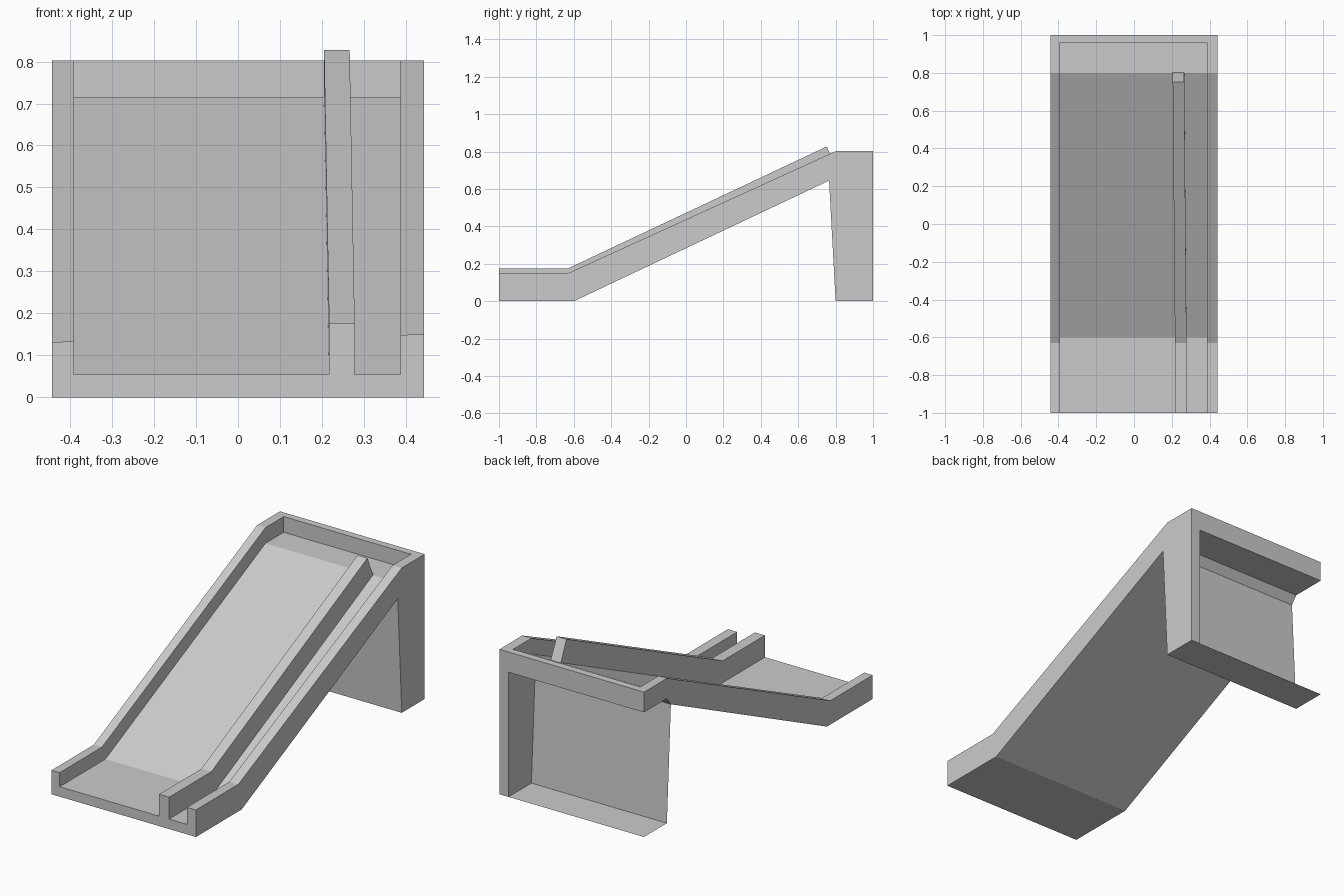
import bpy, bmesh

if "Cube" in bpy.data.objects:
    bpy.data.objects.remove(bpy.data.objects["Cube"])


def extrude(name, pts, x0, x1, closed=True):
    """Sweep a (y, z) profile along x; an open profile gives a thin sheet."""
    bm = bmesh.new()
    a = [bm.verts.new((x0, y, z)) for y, z in pts]
    b = [bm.verts.new((x1, y, z)) for y, z in pts]
    n = len(pts)
    for i in range(n if closed else n - 1):
        j = (i + 1) % n
        bm.faces.new((a[i], a[j], b[j], b[i]))
    if closed:
        bm.faces.new(a)
        bm.faces.new(b)
    bmesh.ops.recalc_face_normals(bm, faces=bm.faces)
    me = bpy.data.meshes.new(name)
    bm.to_mesh(me)
    bm.free()
    ob = bpy.data.objects.new(name, me)
    bpy.context.collection.objects.link(ob)
    return ob


def cut(ob, cutter):
    """Subtract the cutter and remove it."""
    cutter.hide_render = True
    mod = ob.modifiers.new("cut", 'BOOLEAN')
    mod.operation = 'DIFFERENCE'
    mod.solver = 'EXACT'
    mod.object = cutter
    bpy.context.view_layer.objects.active = ob
    bpy.ops.object.modifier_apply(modifier=mod.name)
    bpy.data.objects.remove(cutter)


W = 0.443     # half width
RIM = 0.387   # inner face of the side rims

# Ramp body with rear leg, as one side profile
body = extrude("ramp_body", [
    (-1, 0), (-0.6, 0), (0.765, 0.645), (0.8, 0), (1, 0),
    (1, 0.802), (0.8, 0.802), (-0.63, 0.15), (-1, 0.15)], -W, W)

# The left rim is slightly lower at the front
for v in body.data.vertices:
    if v.co.x < 0 and abs(v.co.z - 0.15) < 0.001:
        v.co.z = 0.132

# Trough between the rims, open at the front
cut(body, extrude("trough_cutter", [
    (-1.1, 0.055), (-0.6, 0.055), (0.8, 0.715),
    (0.96, 0.715), (0.96, 1), (-1.1, 1)], -0.392, RIM))

# Hollow under the top platform, leaving only the right leg panel
cut(body, extrude("leg_cutter", [
    (0.765, 0.645), (0.8, 0.69), (1.1, 0.69), (1.1, -0.1), (0.76, -0.1)],
    -0.6, RIM))

# Thin front plate and ground plate of the leg
extrude("leg_plate", [(0.765, 0.645), (0.8, 0), (1, 0)], -W, RIM, closed=False)

# Divider rail, drifting slightly left towards the top
rail = extrude("divider_rail", [
    (-1, 0.05), (-1, 0.176), (-0.63, 0.176), (0.752, 0.827),
    (0.803, 0.715), (-0.6, 0.05)], 0.217, 0.278)
for v in rail.data.vertices:
    if v.co.y > 0:
        v.co.x -= 0.012
